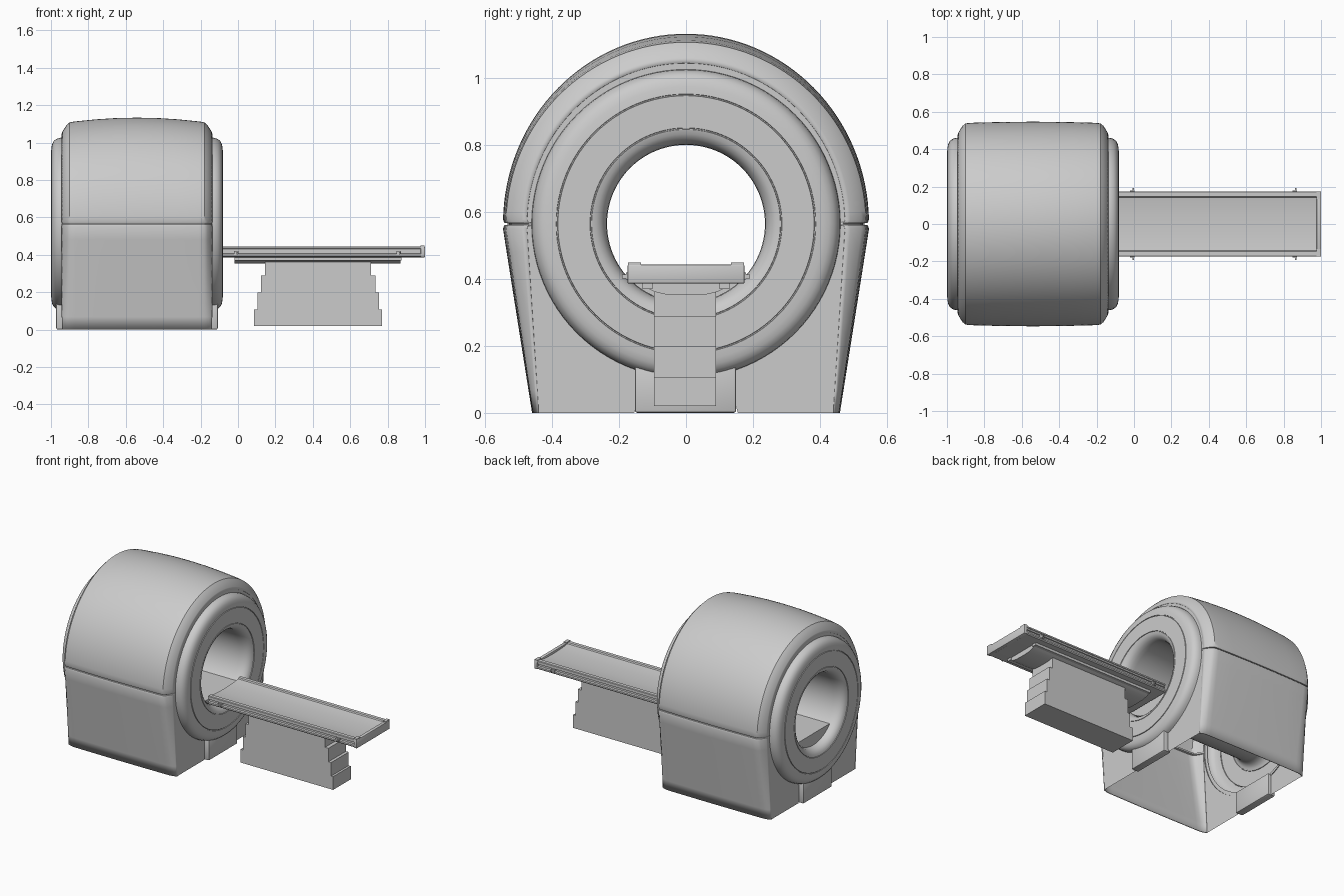
import bpy, bmesh
from math import sin, cos, pi, sqrt, hypot

if "Cube" in bpy.data.objects:
    bpy.data.objects.remove(bpy.data.objects["Cube"])

CX, CZ = -0.54, 0.565          # gantry centre along x, bore height


def finish(name, bm, angle=35):
    bmesh.ops.recalc_face_normals(bm, faces=bm.faces)
    me = bpy.data.meshes.new(name)
    bm.to_mesh(me)
    bm.free()
    ob = bpy.data.objects.new(name, me)
    bpy.context.collection.objects.link(ob)
    bpy.ops.object.select_all(action='DESELECT')
    ob.select_set(True)
    bpy.context.view_layer.objects.active = ob
    bpy.ops.object.shade_smooth_by_angle(angle=angle * pi / 180)
    return ob


def loft(name, sections, closed=False, caps=False):
    """Skin a list of equal-length point loops."""
    bm = bmesh.new()
    rows = [[bm.verts.new(p) for p in s] for s in sections]
    n = len(rows[0])
    for a, b in zip(rows, rows[1:]):
        for i in range(n if closed else n - 1):
            j = (i + 1) % n
            bm.faces.new((a[i], a[j], b[j], b[i]))
    if caps:
        bm.faces.new(rows[0])
        bm.faces.new(rows[-1])
    return finish(name, bm)


def extrude_x(name, prof, x0, x1):
    return loft(name, [[(x, y, z) for y, z in prof] for x in (x0, x1)], True, True)


def mirror_y(half):
    return half + [(-y, z) for y, z in reversed(half) if y > 1e-6]


def box(name, x0, x1, y0, y1, z0, z1, bevel=0.0):
    bm = bmesh.new()
    bmesh.ops.create_cube(bm, size=1)
    for v in bm.verts:
        v.co = ((x0 + x1) / 2 + v.co.x * (x1 - x0),
                (y0 + y1) / 2 + v.co.y * (y1 - y0),
                (z0 + z1) / 2 + v.co.z * (z1 - z0))
    if bevel:
        bmesh.ops.bevel(bm, geom=bm.edges[:], offset=bevel, segments=2,
                        profile=0.5, affect='EDGES')
    return finish(name, bm)


def arch(ry, rz, by, floor=False):
    """Gantry outline: tapered sides, seam groove, rounded top."""
    half = [(0.155, 0.0), (0.3, 0.0)] if floor else []
    for i in range(9):
        t = i / 8
        half.append((by + (ry - by) * t, 0.55 * t))
    half += [(ry - 0.003, 0.559), (ry - 0.016, 0.561),
             (ry - 0.016, 0.568), (ry - 0.003, 0.570)]
    half += [(ry * cos(a), CZ + rz * sin(a))
             for a in [0.025 + (pi / 2 - 0.025) * i / 32 for i in range(33)]]
    half[-1] = (0.0, CZ + rz)
    return mirror_y(half)


# Gantry shell: bulged barrel with chamfered ends, open underneath
half_depth = [(0.40, .475, .480, .440), (0.395, .490, .495, .445),
              (0.375, .522, .525, .451), (0.36, .535, .540, .454),
              (0.33, .538, .545, .455), (0.22, .541, .556, .456),
              (0.11, .543, .563, .457)]
stations = ([(-d, *r) for d, *r in half_depth] + [(0, .544, .565, .457)]
            + [(d, *r) for d, *r in reversed(half_depth)])
shell = loft("gantry_shell", [[(CX + d, y, z) for y, z in arch(ry, rz, by)]
                              for d, ry, rz, by in stations])
mod = shell.modifiers.new("thickness", 'SOLIDIFY')
mod.thickness, mod.offset = 0.006, 0

# End panels between the shell edge and the round bezel, with foot panels
for side, label in ((1, "front"), (-1, "rear")):
    x = CX + side * 0.40
    outer = arch(.475, .480, .440, True)
    inner = []
    for y, z in outer:
        k = 0.44 / hypot(y, z - CZ)
        inner.append((y * k, CZ + (z - CZ) * k))
    loft(label + "_end_panel", [[(x, y, z) for y, z in outer],
                                [(x, y, z) for y, z in inner]])
    xs = sorted((x - side * 0.02, x + side * 0.032))
    box(label + "_foot_panel", *xs, -0.153, 0.15, 0.0, 0.145, 0.008)

# Round bezels with trim grooves and the flared bore, turned about x
bezel = [(0.395, .462), (0.415, .460), (0.432, .454), (0.445, .443),
         (0.453, .428), (0.457, .410), (0.459, .388), (0.455, .387),
         (0.455, .384), (0.460, .383), (0.460, .287), (0.456, .286),
         (0.456, .283), (0.459, .282), (0.455, .268), (0.445, .254),
         (0.430, .244), (0.410, .238), (0.385, .236)]
turned = bezel + [(-d, r) for d, r in reversed(bezel)]
N = 96
loft("bezel_and_bore",
     [[(CX + d, r * cos(2 * pi * i / N), CZ + r * sin(2 * pi * i / N))
       for i in range(N)] for d, r in turned], closed=True)

# Flat floor inside the bore
fz, r = 0.405, 0.237
a0 = pi / 2 - (pi / 2 - 0.0) + 0.0
edge = sqrt(r * r - (CZ - fz) ** 2)
floor = [(edge * cos(pi * i / 16), 0) for i in range(17)]
floor = [(y, CZ - sqrt(max(r * r - y * y, 0))) for y, _ in floor]
extrude_x("bore_floor", floor, CX - 0.40, CX + 0.42)

# Patient table: shallow dished top with grooved side rails
table = mirror_y([(0.0, .386), (.12, .386), (.168, .388), (.174, .394),
                  (.174, .404), (.163, .407), (.163, .419), (.170, .421),
                  (.170, .431), (.174, .433), (.174, .442), (.170, .445),
                  (.147, .445), (.142, .438), (.10, .432), (.05, .429),
                  (0.0, .428)])
extrude_x("table_top", table, -0.10, 0.98)
box("table_end_cap", 0.976, 1.0, -0.175, 0.175, 0.386, 0.443, 0.005)

# Curved carrier tray under the table
tray = mirror_y([(0.0, .352), (.06, .354), (.095, .362), (.125, .378),
                 (.130, .388), (0.0, .388)])
extrude_x("carrier_tray", tray, -0.02, 0.87)

# Rail brackets, end horns and runners on both sides
for s, label in ((1, "back"), (-1, "front")):
    def sided(name, x0, x1, y0, y1, z0, z1):
        ys = sorted((s * y0, s * y1))
        box(label + name, x0, x1, *ys, z0, z1)
    for i, x in enumerate((-0.01, 0.86)):
        sided("_rail_tab_%d" % i, x - 0.012, x + 0.012, .160, .180, .398, .420)
        sided("_rail_pin_%d" % i, x + 0.002, x + 0.010, .178, .192, .402, .414)
    sided("_end_horn", 0.975, 0.998, .135, .174, .440, .449)
    sided("_runner", -0.02, 0.875, .100, .130, .370, .388)

# Telescoping stepped pedestal
for i, (x0, x1, z0, z1) in enumerate([(.085, .770, .02, .108), (.105, .755, .108, .198),
                                      (.122, .735, .198, .288), (.145, .710, .288, .375)]):
    box("pedestal_stage_%d" % (i + 1), x0, x1, -0.096, 0.090, z0, z1)
